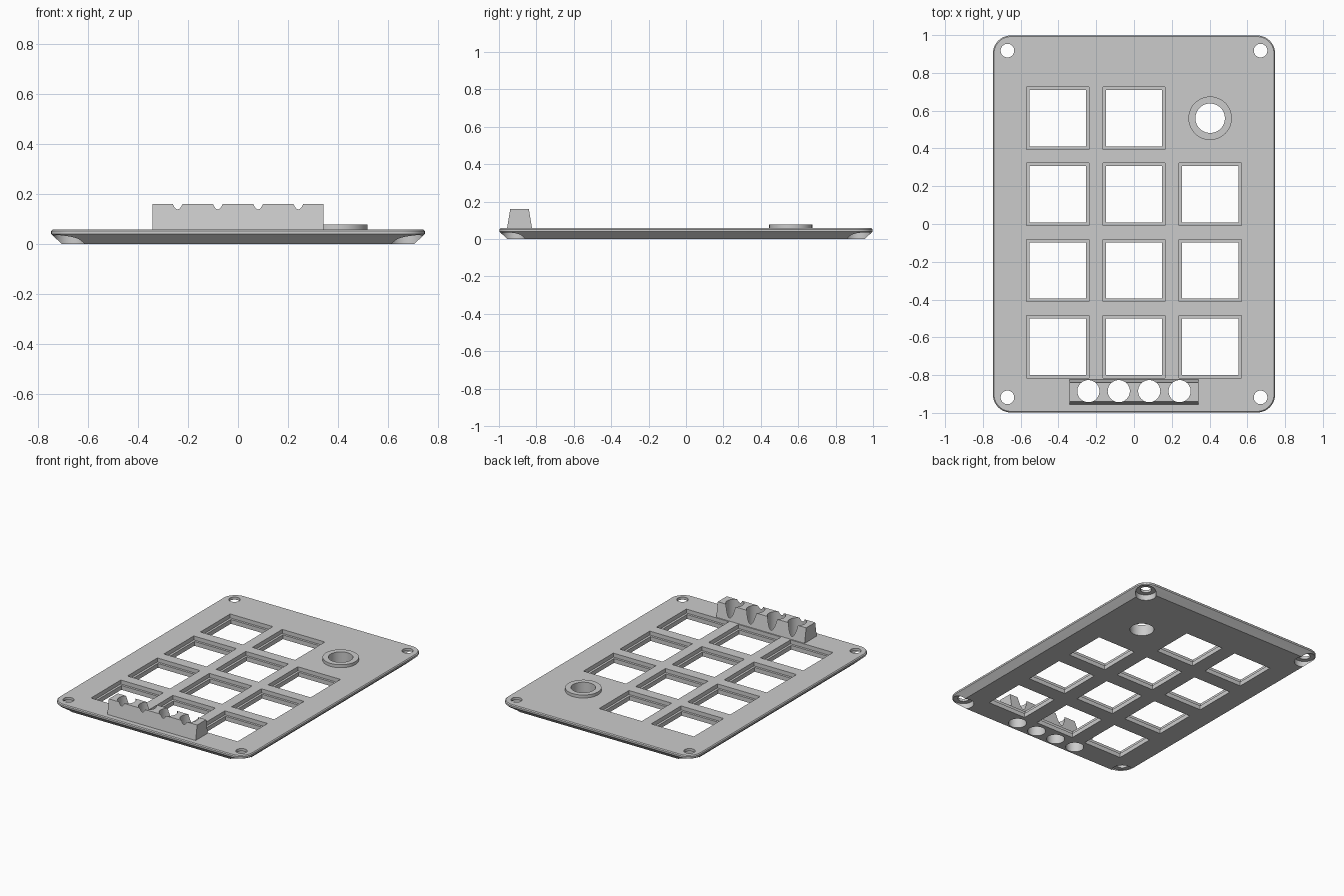
import bpy, bmesh, math
from mathutils import Matrix

cube = bpy.data.objects.get("Cube")
if cube:
    bpy.data.objects.remove(cube, do_unlink=True)

grey = bpy.data.materials.new("light_grey")
grey.use_nodes = True
colour = (0.6, 0.6, 0.6, 1)
grey.diffuse_color = colour
grey.node_tree.nodes["Principled BSDF"].inputs["Base Color"].default_value = colour

HALF_X, HALF_Y, TOP, RIM = 0.747, 0.998, 0.058, 0.04
COLUMNS = (-0.403, 0, 0.403)
ROWS = (0.56, 0.157, -0.246, -0.65)
KNOB = (0.403, 0.56)
KEYS = [(x, y) for x in COLUMNS for y in ROWS if (x, y) != KNOB]
CORNERS = [(sx * 0.67, sy * 0.918) for sx in (-1, 1) for sy in (-1, 1)]
LEDS = [((i - 1.5) * 0.161, -0.885) for i in range(4)]


def make_object(name, bm):
    bmesh.ops.recalc_face_normals(bm, faces=bm.faces)
    mesh = bpy.data.meshes.new(name)
    bm.to_mesh(mesh)
    bm.free()
    mesh.materials.append(grey)
    obj = bpy.data.objects.new(name, mesh)
    bpy.context.collection.objects.link(obj)
    return obj


def loft(name, rings):
    """Closed solid through matching rings of points."""
    bm = bmesh.new()
    loops = [[bm.verts.new(p) for p in ring] for ring in rings]
    n = len(loops[0])
    for a, b in zip(loops, loops[1:]):
        for i in range(n):
            j = (i + 1) % n
            bm.faces.new((a[i], a[j], b[j], b[i]))
    bm.faces.new(loops[0][::-1])
    bm.faces.new(loops[-1])
    return make_object(name, bm)


def rounded_rect(inset, z, radius=0.095, steps=10):
    r = radius - inset
    points = []
    for k, (sx, sy) in enumerate(((1, 1), (-1, 1), (-1, -1), (1, -1))):
        for i in range(steps + 1):
            a = math.pi / 2 * (k + i / steps)
            points.append((sx * (HALF_X - radius) + r * math.cos(a),
                           sy * (HALF_Y - radius) + r * math.sin(a), z))
    return points


def boxes(name, centres, size, z0, z1):
    bm = bmesh.new()
    for x, y in centres:
        place = Matrix.Translation((x, y, (z0 + z1) / 2)) @ Matrix.Diagonal((size, size, z1 - z0, 1))
        bmesh.ops.create_cube(bm, size=1, matrix=place)
    return make_object(name, bm)


def cylinders(name, centres, radius, z0, z1):
    bm = bmesh.new()
    for x, y in centres:
        bmesh.ops.create_cone(bm, cap_ends=True, segments=48, radius1=radius, radius2=radius,
                              depth=z1 - z0, matrix=Matrix.Translation((x, y, (z0 + z1) / 2)))
    return make_object(name, bm)


def cut(obj, cutters):
    """Subtract the cutters, then keep the finished mesh with crisp edges."""
    for cutter in cutters:
        cutter.hide_render = True
        mod = obj.modifiers.new("cut", "BOOLEAN")
        mod.operation, mod.solver, mod.object = "DIFFERENCE", "EXACT", cutter
    bpy.context.view_layer.update()
    graph = bpy.context.evaluated_depsgraph_get()
    mesh = bpy.data.meshes.new_from_object(obj.evaluated_get(graph))
    obj.modifiers.clear()
    obj.data = mesh
    mesh.shade_smooth()
    mesh.set_sharp_from_angle(angle=math.radians(30))


# Cutters
key_holes = boxes("key_hole_cutter", KEYS, 0.298, -0.1, 0.2)
key_recesses = boxes("key_recess_cutter", KEYS, 0.33, 0.03, 0.2)
screw_holes = cylinders("screw_hole_cutter", CORNERS, 0.036, -0.1, 0.2)
counterbores = cylinders("counterbore_cutter", CORNERS, 0.067, -0.1, RIM)
knob_hole = cylinders("knob_hole_cutter", [KNOB], 0.078, -0.1, 0.2)
led_holes = cylinders("led_hole_cutter", LEDS, 0.0585, -0.1, 0.3)

# Plate with a bevelled underside
plate = loft("plate", [rounded_rect(0.043, 0), rounded_rect(0, RIM),
                       rounded_rect(0, TOP - 0.006), rounded_rect(0.006, TOP)])
cut(plate, [key_holes, key_recesses, screw_holes, counterbores, knob_hole, led_holes])

# Raised collar round the knob hole
collar = cylinders("knob_collar", [KNOB], 0.115, TOP - 0.005, 0.079)
cut(collar, [knob_hole])


# Tapered light bar at the front
def bar_ring(front, back, z):
    return [(-0.342, front, z), (0.342, front, z), (0.342, back, z), (-0.342, back, z)]


bar = loft("light_bar", [bar_ring(-0.957, -0.823, TOP - 0.001), bar_ring(-0.94, -0.84, 0.16)])
cut(bar, [led_holes])

for cutter in (key_holes, key_recesses, screw_holes, counterbores, knob_hole, led_holes):
    bpy.data.objects.remove(cutter, do_unlink=True)
